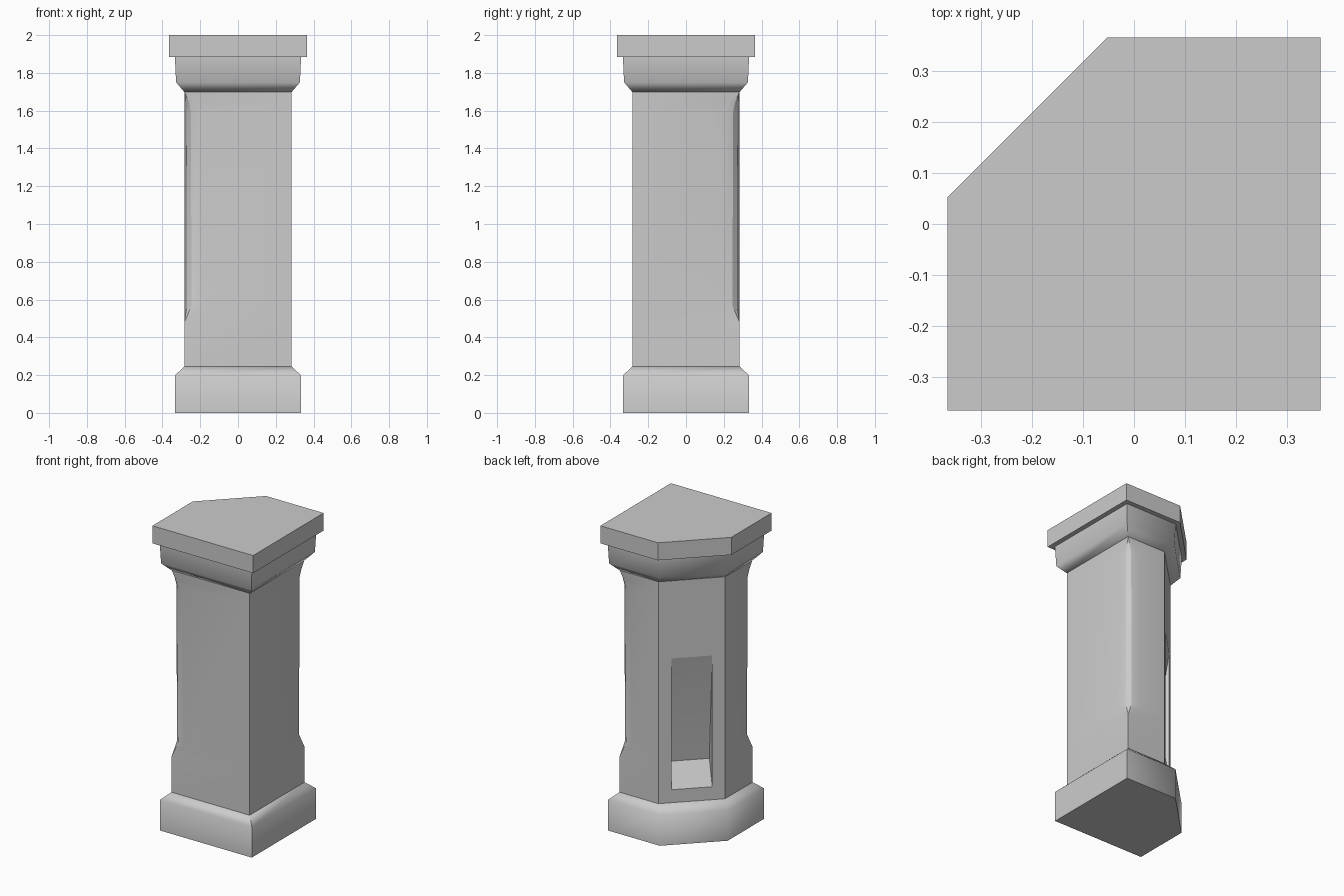
import bpy, bmesh, math
from mathutils import Vector

cube = bpy.data.objects.get("Cube")
if cube:
    bpy.data.objects.remove(cube)

stone = bpy.data.materials.new("grey_stone")
stone.use_nodes = True
GREY = (0.6, 0.6, 0.6, 1)
stone.diffuse_color = GREY
stone.node_tree.nodes["Principled BSDF"].inputs["Base Color"].default_value = GREY


def outline(half, cut, round_size=0.0):
    """Square with its back right corner cut off; two corners may be rounded."""
    steps = [(0, 1), (0.14, 0.41), (0.41, 0.14), (1, 0)]
    arc = [(half - a * round_size, half - b * round_size) for a, b in steps]
    return ([(half, -half)] + arc + [(cut - half, half), (-half, half - cut)]
            + [(-x, -y) for x, y in arc])


def loft(name, rings, angle):
    """Skin a stack of (z, half, cut, round_size) outlines and cap the ends."""
    bm = bmesh.new()
    loops = [[bm.verts.new((x, y, z)) for x, y in outline(h, c, r)]
             for z, h, c, r in rings]
    n = len(loops[0])
    for low, high in zip(loops, loops[1:]):
        for i in range(n):
            j = (i + 1) % n
            bm.faces.new((low[i], low[j], high[j], high[i]))
    bm.faces.new(loops[0][::-1])
    bm.faces.new(loops[-1])
    bmesh.ops.remove_doubles(bm, verts=bm.verts, dist=0.0001)
    bmesh.ops.dissolve_degenerate(bm, edges=bm.edges, dist=0.0001)
    bmesh.ops.recalc_face_normals(bm, faces=bm.faces)
    return finish(name, bm, angle)


def finish(name, bm, angle):
    mesh = bpy.data.meshes.new(name)
    bm.to_mesh(mesh)
    bm.free()
    mesh.materials.append(stone)
    obj = bpy.data.objects.new(name, mesh)
    bpy.context.collection.objects.link(obj)
    smooth(obj, angle)
    return obj


def smooth(obj, angle):
    bpy.ops.object.select_all(action="DESELECT")
    obj.select_set(True)
    bpy.context.view_layer.objects.active = obj
    bpy.ops.object.shade_smooth_by_angle(angle=math.radians(angle))


# Plinth, capital and cap slab
loft("plinth", [(0, 0.333, 0.29, 0), (0.2, 0.333, 0.29, 0),
                (0.245, 0.284, 0.285, 0)], 55)
loft("capital", [(1.7, 0.285, 0.285, 0), (1.75, 0.328, 0.29, 0),
                 (1.885, 0.334, 0.29, 0)], 55)
loft("cap_slab", [(1.885, 0.365, 0.313, 0), (2, 0.365, 0.313, 0)], 30)

# Shaft with two stopped, rounded corners
HALF, CUT = 0.283, 0.284
shaft = loft("shaft", [(0.24, HALF, CUT, 0), (0.48, HALF, CUT, 0),
                       (0.57, HALF, CUT, 0.092), (1.6, HALF, CUT, 0.08),
                       (1.65, HALF, CUT, 0.05), (1.7, HALF, CUT, 0)], 25)

# Wedge niche sunk into the cut corner face
out = Vector((-1, 1, 0)).normalized()
side = Vector((1, 1, 0)).normalized()
face = (2 * HALF - CUT) / math.sqrt(2)
section = [(0.05, 0.26), (0.05, 1.55), (0, 1.19), (-0.1, 0.47), (0, 0.33)]
bm = bmesh.new()
ends = [[bm.verts.new(out * (face + d) + side * s + Vector((0, 0, z)))
         for d, z in section] for s in (-0.123, 0.123)]
bm.faces.new(ends[0])
bm.faces.new(ends[1])
for i in range(len(section)):
    j = (i + 1) % len(section)
    bm.faces.new((ends[0][i], ends[0][j], ends[1][j], ends[1][i]))
bmesh.ops.recalc_face_normals(bm, faces=bm.faces)
cutter = finish("niche_cutter", bm, 20)
cutter.hide_render = True

carve = shaft.modifiers.new("niche", "BOOLEAN")
carve.operation = "DIFFERENCE"
carve.solver = "EXACT"
carve.object = cutter
bpy.context.view_layer.objects.active = shaft
bpy.ops.object.modifier_apply(modifier=carve.name)
bpy.data.objects.remove(cutter)
smooth(shaft, 25)
